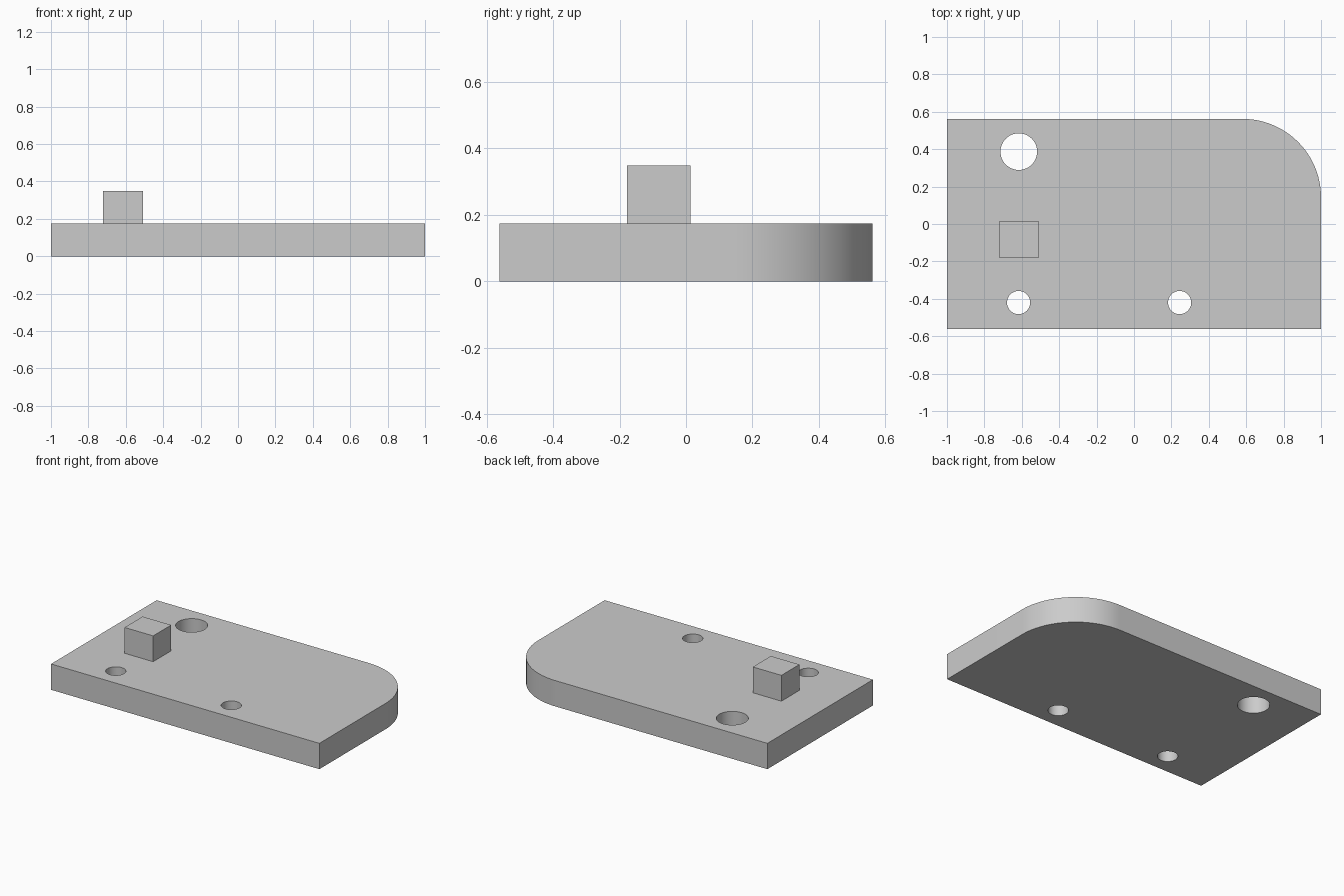
import bpy, bmesh, math

cube = bpy.data.objects.get("Cube")
if cube:
    bpy.data.objects.remove(cube, do_unlink=True)

THICK = 0.174
HALF_X, HALF_Y = 1.0, 0.562
CORNER = 0.42

grey = bpy.data.materials.new("light grey")
grey.use_nodes = True
COLOUR = (0.6, 0.6, 0.6, 1)
grey.diffuse_color = COLOUR
grey.node_tree.nodes["Principled BSDF"].inputs["Base Color"].default_value = COLOUR


def prism(name, outline, bottom, top):
    """Extrude a counter-clockwise outline from bottom to top."""
    bm = bmesh.new()
    base = bm.faces.new([bm.verts.new((x, y, bottom)) for x, y in outline])
    side = bmesh.ops.extrude_face_region(bm, geom=[base])["geom"]
    verts = [v for v in side if isinstance(v, bmesh.types.BMVert)]
    bmesh.ops.translate(bm, verts=verts, vec=(0, 0, top - bottom))
    bmesh.ops.recalc_face_normals(bm, faces=bm.faces)
    mesh = bpy.data.meshes.new(name)
    bm.to_mesh(mesh)
    bm.free()
    mesh.materials.append(grey)
    obj = bpy.data.objects.new(name, mesh)
    bpy.context.collection.objects.link(obj)
    return obj


def arc(cx, cy, radius, sweep, steps):
    return [(cx + radius * math.cos(sweep * i / steps),
             cy + radius * math.sin(sweep * i / steps)) for i in range(steps + 1)]


# Base plate with one rounded rear corner
outline = [(-HALF_X, -HALF_Y), (HALF_X, -HALF_Y)]
outline += arc(HALF_X - CORNER, HALF_Y - CORNER, CORNER, math.pi / 2, 24)
outline += [(-HALF_X, HALF_Y)]
plate = prism("base_plate", outline, 0, THICK)

# Through holes
for x, y, radius in [(-0.616, 0.387, 0.098), (-0.617, -0.42, 0.062), (0.244, -0.42, 0.062)]:
    circle = arc(x, y, radius, math.tau, 48)[:-1]
    cutter = prism("hole_cutter", circle, -0.1, THICK + 0.1)
    cutter.hide_render = True
    mod = plate.modifiers.new("hole", "BOOLEAN")
    mod.operation = "DIFFERENCE"
    mod.solver = "EXACT"
    mod.object = cutter
    bpy.context.view_layer.objects.active = plate
    bpy.ops.object.modifier_apply(modifier=mod.name)
    bpy.data.objects.remove(cutter, do_unlink=True)

bpy.ops.object.select_all(action="DESELECT")
plate.select_set(True)
bpy.context.view_layer.objects.active = plate
bpy.ops.object.shade_smooth_by_angle(angle=math.radians(30))

# Square peg standing on the plate
x0, x1, y0, y1 = -0.721, -0.508, -0.178, 0.014
prism("square_peg", [(x0, y0), (x1, y0), (x1, y1), (x0, y1)], THICK, 2 * THICK)
